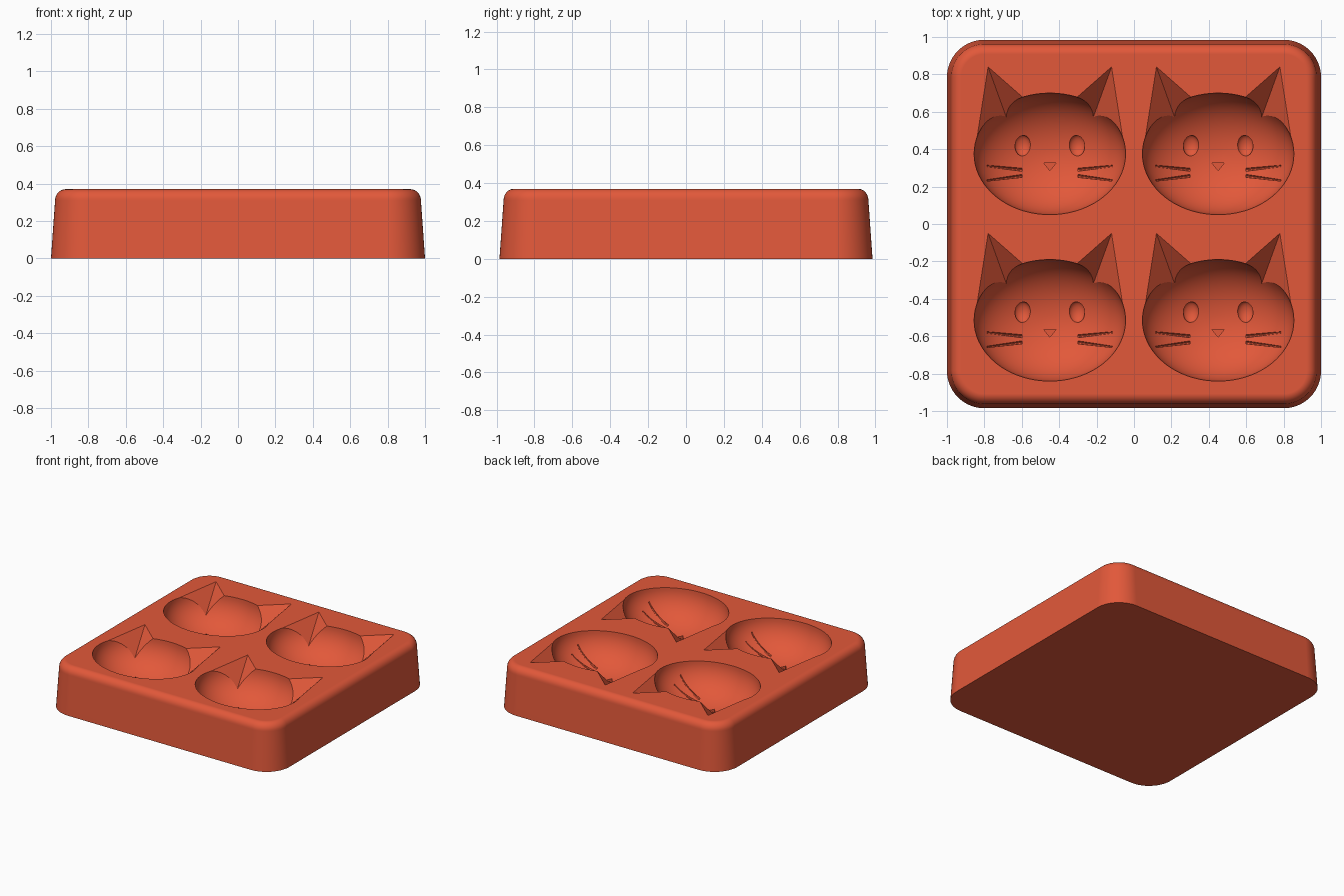
import bpy, bmesh, math
from mathutils import Matrix, Vector

if "Cube" in bpy.data.objects:
    bpy.data.objects.remove(bpy.data.objects["Cube"])

TOP = 0.37
RX, RY, DEPTH = 0.405, 0.325, 0.26          # bowl radii and depth
CENTRES = [(x, y) for x in (-0.45, 0.45) for y in (0.375, -0.515)]

red = bpy.data.materials.new("terracotta_red")
red.use_nodes = True
red.diffuse_color = (0.76, 0.098, 0.042, 1)
red.node_tree.nodes["Principled BSDF"].inputs["Base Color"].default_value = red.diffuse_color


def finish(bm, name):
    bmesh.ops.recalc_face_normals(bm, faces=bm.faces)
    mesh = bpy.data.meshes.new(name)
    bm.to_mesh(mesh)
    bm.free()
    mesh.materials.append(red)
    ob = bpy.data.objects.new(name, mesh)
    bpy.context.collection.objects.link(ob)
    return ob


def loft(bm, rings):
    """Skin closed rings of points and cap both ends."""
    rings = [[bm.verts.new(p) for p in ring] for ring in rings]
    n = len(rings[0])
    for a, b in zip(rings, rings[1:]):
        for i in range(n):
            bm.faces.new((a[i], a[(i + 1) % n], b[(i + 1) % n], b[i]))
    bm.faces.new(rings[0][::-1])
    bm.faces.new(rings[-1])


def rounded_rect(inset, z, steps=14):
    r = 0.2 - inset
    pts = []
    for q, (sx, sy) in enumerate([(1, 1), (-1, 1), (-1, -1), (1, -1)]):
        for i in range(steps + 1):
            a = math.pi / 2 * (q + i / steps)
            pts.append((sx * 0.8 + r * math.cos(a), sy * 0.785 + r * math.sin(a), z))
    return pts


def bowl_z(x, y):
    return TOP - DEPTH * math.sqrt(max(0, 1 - (x / RX) ** 2 - (y / RY) ** 2))


def ellipsoid(bm, centre, radii, u, v):
    m = Matrix.Translation(centre) @ Matrix.Diagonal((*radii, 1))
    bmesh.ops.create_uvsphere(bm, u_segments=u, v_segments=v, radius=1, matrix=m)


# Tapered block with a rounded upper rim
bm = bmesh.new()
rim = [(0.022 + 0.055 * (1 - math.cos(a)), TOP - 0.06 + 0.06 * math.sin(a))
       for a in (math.pi / 2 * i / 8 for i in range(9))]
loft(bm, [rounded_rect(i, z) for i, z in [(0, 0)] + rim])
mold = finish(bm, "mold_block")

bowls, ears, details = bmesh.new(), bmesh.new(), bmesh.new()
for cx, cy in CENTRES:
    # Face bowl
    ellipsoid(bowls, (cx, cy, TOP), (RX, RY, DEPTH), 72, 36)
    # Nose: small triangle pointing down
    nz = bowl_z(0, -0.065)
    nose = [(-0.032, -0.05), (0, -0.09), (0.032, -0.05)]
    loft(details, [[(cx + x, cy + y, nz + dz) for x, y in nose] for dz in (-0.02, 0.03)])
    for s in (-1, 1):
        # Ear: four-sided spike with its tip on the top surface
        tip = Vector((cx + s * 0.33, cy + 0.465, TOP))
        axis = Vector((s * 0.34, 0.94, 0)).normalized()
        up = Vector((0, 0, 1))
        side = up.cross(axis)
        frame = Matrix((side, up, axis)).transposed().to_4x4()
        length = 0.38
        m = Matrix.Translation(tip - axis * length / 2) @ frame
        bmesh.ops.create_cone(ears, cap_ends=True, segments=4, radius1=1, radius2=0,
                              depth=length,
                              matrix=m @ Matrix.Diagonal((0.55 * length, 0.5 * length, 1, 1)))
        # Eye dimple
        ex, ey = s * 0.146, 0.045
        ellipsoid(details, (cx + ex, cy + ey, bowl_z(ex, ey)), (0.044, 0.057, 0.03), 24, 12)
        # Whisker grooves following the bowl
        for y0, y1 in ((-0.085, -0.065), (-0.118, -0.142)):
            rings = []
            for i in range(13):
                t = i / 12
                x, y = 0.15 + 0.185 * t, y0 + (y1 - y0) * t
                r = 0.009 - 0.004 * t
                rings.append([(cx + s * x, cy + y + r * math.cos(a), bowl_z(x, y) + 1.4 * r * math.sin(a))
                              for a in (math.tau * k / 8 for k in range(8))])
            loft(details, rings)

# Carve the cavities
for bm, name in ((bowls, "bowl_cutter"), (ears, "ear_cutter"), (details, "detail_cutter")):
    cutter = finish(bm, name)
    cutter.hide_render = True
    mod = mold.modifiers.new(name, 'BOOLEAN')
    mod.operation, mod.solver, mod.object = 'DIFFERENCE', 'EXACT', cutter
    bpy.context.view_layer.objects.active = mold
    bpy.ops.object.modifier_apply(modifier=mod.name)
    bpy.data.objects.remove(cutter)

# Smooth shading with crisp cavity edges
bpy.ops.object.select_all(action='DESELECT')
mold.select_set(True)
bpy.context.view_layer.objects.active = mold
bpy.ops.object.shade_smooth_by_angle(angle=math.radians(25))
weighted = mold.modifiers.new("even_normals", 'WEIGHTED_NORMAL')
weighted.keep_sharp = True
